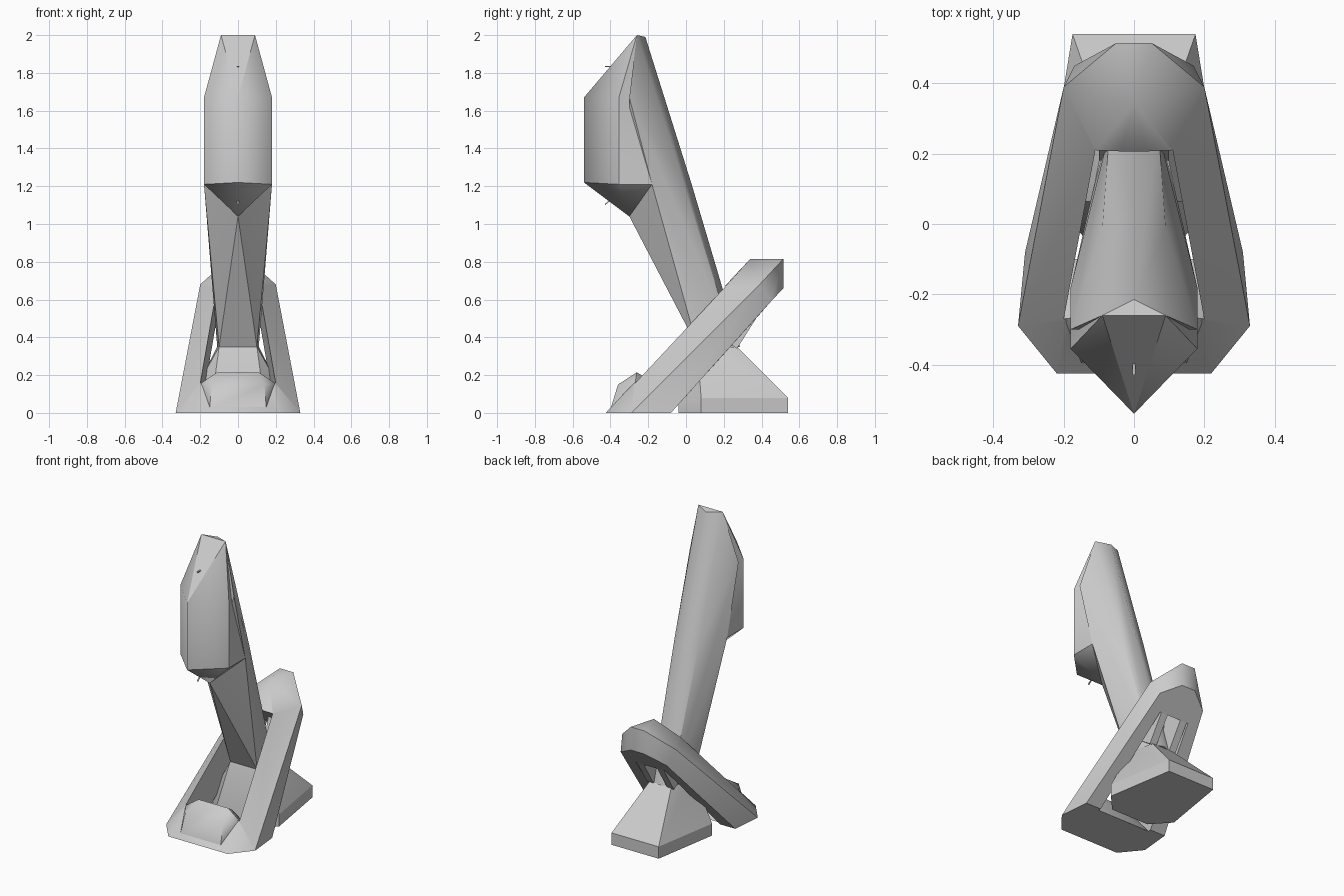
import bpy, bmesh, math
from mathutils import Vector

if "Cube" in bpy.data.objects:
    bpy.data.objects.remove(bpy.data.objects["Cube"])

grey = bpy.data.materials.new("plain_grey")
grey.use_nodes = True
grey.diffuse_color = (0.6, 0.6, 0.6, 1)
grey.node_tree.nodes["Principled BSDF"].inputs["Base Color"].default_value = (0.6, 0.6, 0.6, 1)


def soften(bm, limit=35):
    """Smooth shading, with hard creases except along the centre ridge."""
    for f in bm.faces:
        f.smooth = True
    for e in bm.edges:
        ridge = all(abs(v.co.x) < 0.001 for v in e.verts)
        e.smooth = ridge or e.calc_face_angle(0) < math.radians(limit)


def hull(name, points, mirror=True, limit=35):
    """Faceted convex block from corner points, mirrored in x."""
    bm = bmesh.new()
    corners = {tuple(p) for p in points}
    if mirror:
        corners |= {(-x, y, z) for x, y, z in corners}
    for p in sorted(corners):
        bm.verts.new(p)
    res = bmesh.ops.convex_hull(bm, input=bm.verts[:])
    unused = {v for v in res["geom_interior"] + res["geom_unused"]
              if isinstance(v, bmesh.types.BMVert)}
    bmesh.ops.delete(bm, geom=list(unused), context="VERTS")
    bmesh.ops.dissolve_limit(bm, angle_limit=0.02, verts=bm.verts[:], edges=bm.edges[:])
    bmesh.ops.recalc_face_normals(bm, faces=bm.faces[:])
    soften(bm, limit)
    mesh = bpy.data.meshes.new(name)
    bm.to_mesh(mesh)
    bm.free()
    mesh.materials.append(grey)
    ob = bpy.data.objects.new(name, mesh)
    bpy.context.scene.collection.objects.link(ob)
    return ob


# Shared top corners of the leaning column
top = [(0.09, -0.26, 2.0), (0, -0.215, 1.99)]

# Leaning stem, tapering down to the neck
hull("stem", top + [
    (0.18, -0.30, 1.67), (0.18, -0.18, 1.21), (0.09, -0.01, 1.21), (0, 0.03, 1.21),
    (0, -0.30, 1.04), (0.1, 0.06, 0.35), (0.11, 0.126, 0.35),
    (0.07, 0.26, 0.35), (0, 0.285, 0.35)])

# Keel-shaped head at the front of the stem
hull("head", top + [
    (0, -0.54, 1.67), (0, -0.54, 1.22), (0.18, -0.355, 1.67),
    (0.18, -0.355, 1.21), (0.18, -0.18, 1.21), (0, -0.30, 1.04)], limit=40)

# Foot behind, with a low rim and a pyramid rising to the neck
rim = [(0.175, 0.54), (0.25, 0.08), (0.14, -0.04)]
hull("foot", [(x, y, 0) for x, y in rim]
     + [(x, y, z) for (x, y), z in zip(rim, (0.08, 0.08, 0.05))]
     + [(0.1, 0.06, 0.35), (0.11, 0.126, 0.35), (0.08, 0.27, 0.35)], limit=25)

# Tilted loop: solid block with a tapered opening cut through it
loop = hull("loop", [
    (0.22, -0.425, 0), (0.33, -0.29, 0), (0.31, -0.08, 0),
    (0, 0.34, 0.815), (0.05, 0.515, 0.815), (0.05, 0.515, 0.66),
    (0.2, 0.39, 0.68), (0.17, 0.45, 0.59), (0.11, 0.21, 0.67)])
through = Vector((0, 0.73, -0.69))
cutter = hull("loop_cutter", [
    tuple(Vector(p) + through * t)
    for p in [(0.2, -0.27, 0.155), (0.11, 0.21, 0.67)] for t in (-0.3, 0.6)])
cutter.hide_render = True
cut = loop.modifiers.new("opening", "BOOLEAN")
cut.operation = "DIFFERENCE"
cut.solver = "EXACT"
cut.object = cutter
bpy.context.view_layer.update()
mesh = bpy.data.meshes.new_from_object(
    loop.evaluated_get(bpy.context.evaluated_depsgraph_get()))
loop.modifiers.clear()
loop.data = mesh
bpy.data.objects.remove(cutter)
bm = bmesh.new()
bm.from_mesh(mesh)
soften(bm, 40)
bm.to_mesh(mesh)
bm.free()

# Raised toe on the front bar of the loop
hull("toe", [
    (0.15, -0.40, 0.02), (0.14, -0.36, 0.15), (0.11, -0.26, 0.215), (0.11, -0.22, 0.19),
    (0.2, -0.27, 0.155), (0.2, -0.1, 0.0)], limit=45)

# Two struts from the neck up to the back of the loop
for side, label in ((1, "left"), (-1, "right")):
    hull(label + "_strut", [
        (side * x, y, z) for x in (0.05, 0.1)
        for y, z in ((0.27, 0.34), (0.39, 0.53), (0.25, 0.62), (0.18, 0.4))], mirror=False)

# Tiny pegs on the head
for name, z, drop in (("upper_peg", 1.83, 0), ("lower_peg", 1.13, -0.03)):
    hull(name, [(0.004, -0.39, z), (0.004, -0.39, z + 0.008),
                (0.004, -0.43, z + drop), (0.004, -0.43, z + drop + 0.006)])
